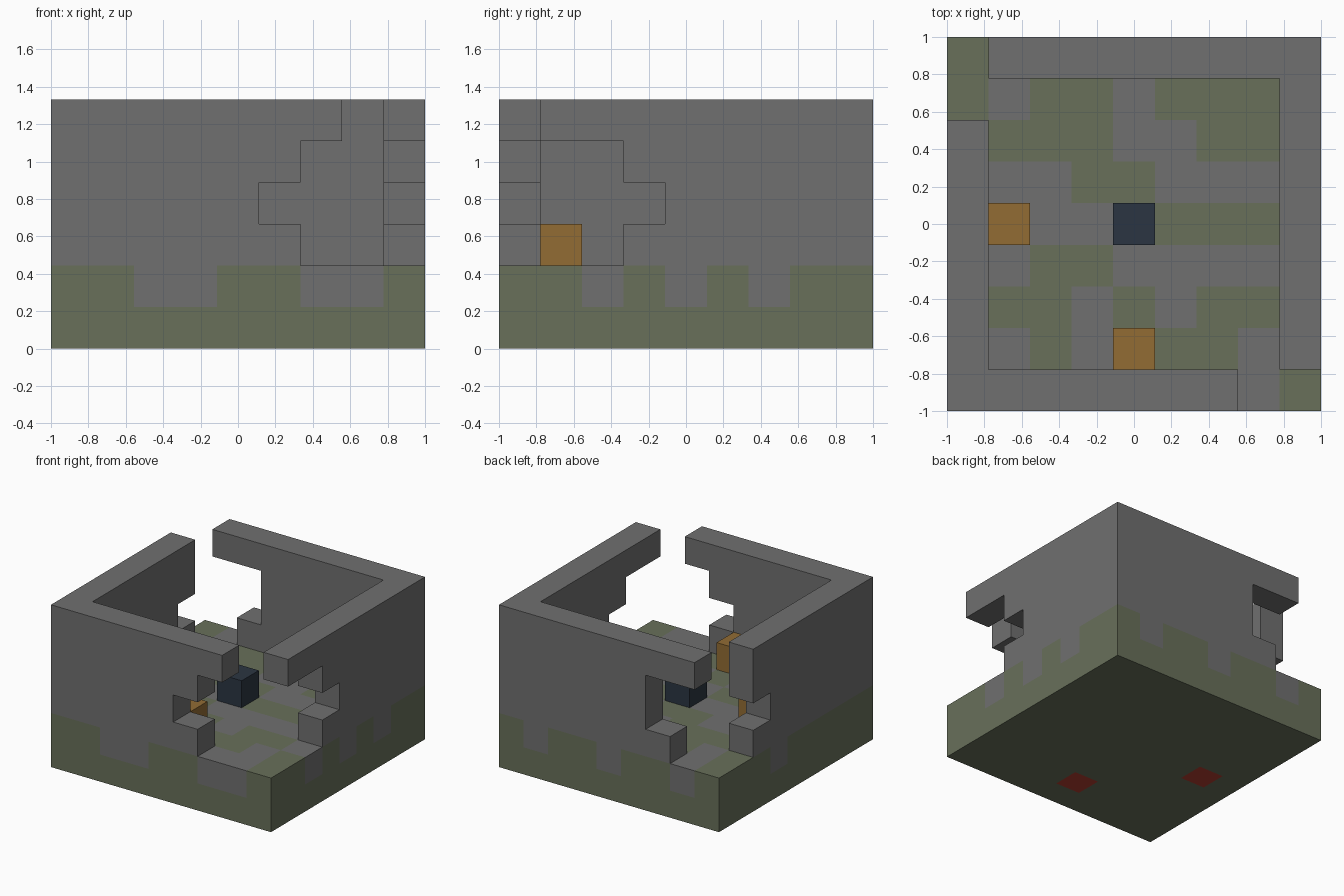
import bpy, bmesh, math
from mathutils import Vector

if "Cube" in bpy.data.objects:
    bpy.data.objects.remove(bpy.data.objects["Cube"])

N = 9              # blocks along each side
S = 2 / N          # block size
LAST = N - 1


def material(name, rgb):
    m = bpy.data.materials.new(name)
    m.use_nodes = True
    m.diffuse_color = (*rgb, 1)
    m.node_tree.nodes["Principled BSDF"].inputs["Base Color"].default_value = (*rgb, 1)
    return m


STONE = material("grey stone", (0.162, 0.162, 0.162))
MOSS = material("moss green", (0.138, 0.162, 0.102))
WOOD = material("chest wood", (0.287, 0.150, 0.034))
IRON = material("dark iron", (0.024, 0.036, 0.054))
RED = material("red", (0.456, 0.048, 0.030))

AXES = [Vector(a) for a in ((1, 0, 0), (0, 1, 0), (0, 0, 1))]


def block_mesh(name, cells):
    """Outer skin of a set of blocks; cells maps (x, y, layer) to a material."""
    mats = list(dict.fromkeys(cells.values()))
    bm = bmesh.new()
    for cell, mat in cells.items():
        centre = Vector(cell) + Vector((0.5, 0.5, 0.5))
        for i, axis in enumerate(AXES):
            for sign in (1, -1):
                n = axis * sign
                if tuple(int(c) for c in Vector(cell) + n) in cells:
                    continue
                u = AXES[(i + 1) % 3] / 2
                v = AXES[(i + 2) % 3] / 2 * sign
                mid = centre + n / 2
                corners = (mid - u - v, mid + u - v, mid + u + v, mid - u + v)
                face = bm.faces.new([
                    bm.verts.new((p.x * S - 1, p.y * S - 1, p.z * S)) for p in corners])
                face.material_index = mats.index(mat)
    bmesh.ops.remove_doubles(bm, verts=bm.verts, dist=0.001)
    # merge flat areas of one colour
    bmesh.ops.dissolve_limit(bm, angle_limit=math.radians(1), verts=bm.verts,
                             edges=bm.edges, delimit={'MATERIAL'})
    me = bpy.data.meshes.new(name)
    bm.to_mesh(me)
    bm.free()
    for m in mats:
        me.materials.append(m)
    ob = bpy.data.objects.new(name, me)
    bpy.context.collection.objects.link(ob)
    return ob


# Base: mossy bottom layer, patchy floor layer (rows run front to back)
FLOOR = ("mm..mm..m",
         "m.m.mmm.m",
         "mmm.m.mm.",
         "m.mm....m",
         "m....mmm.",
         "...mm...m",
         "mmmm..mm.",
         "m.mm.mmmm",
         "m.mm.mm.m")
CHESTS = {"front_chest": (4, 1), "side_chest": (1, 4)}
base = {}
for y, row in enumerate(FLOOR):
    for x, mark in enumerate(row):
        base[x, y, 0] = RED if (x, y) in CHESTS.values() else MOSS
        base[x, y, 1] = MOSS if mark == "m" else STONE
block_mesh("base", base)

# Walls: per layer, where each broken wall stops
# (front: last x, left: first y, back: first x, right: last y)
BREAKS = ((5, 3, 2, 6), (4, 4, 3, 5), (5, 3, 3, 6), (6, 1, 1, 6))
walls = {}
for layer, (front, left, back, right) in enumerate(BREAKS, start=2):
    for i in range(N):
        if i <= front:
            walls[i, 0, layer] = STONE
        if i >= left:
            walls[LAST, i, layer] = STONE
        if i >= back:
            walls[i, LAST, layer] = STONE
        if i <= right:
            walls[0, i, layer] = STONE
block_mesh("broken_walls", walls)

# Contents of the room
for name, (x, y) in CHESTS.items():
    block_mesh(name, {(x, y, 2): WOOD})
block_mesh("centre_cage", {(4, 4, 2): IRON})
